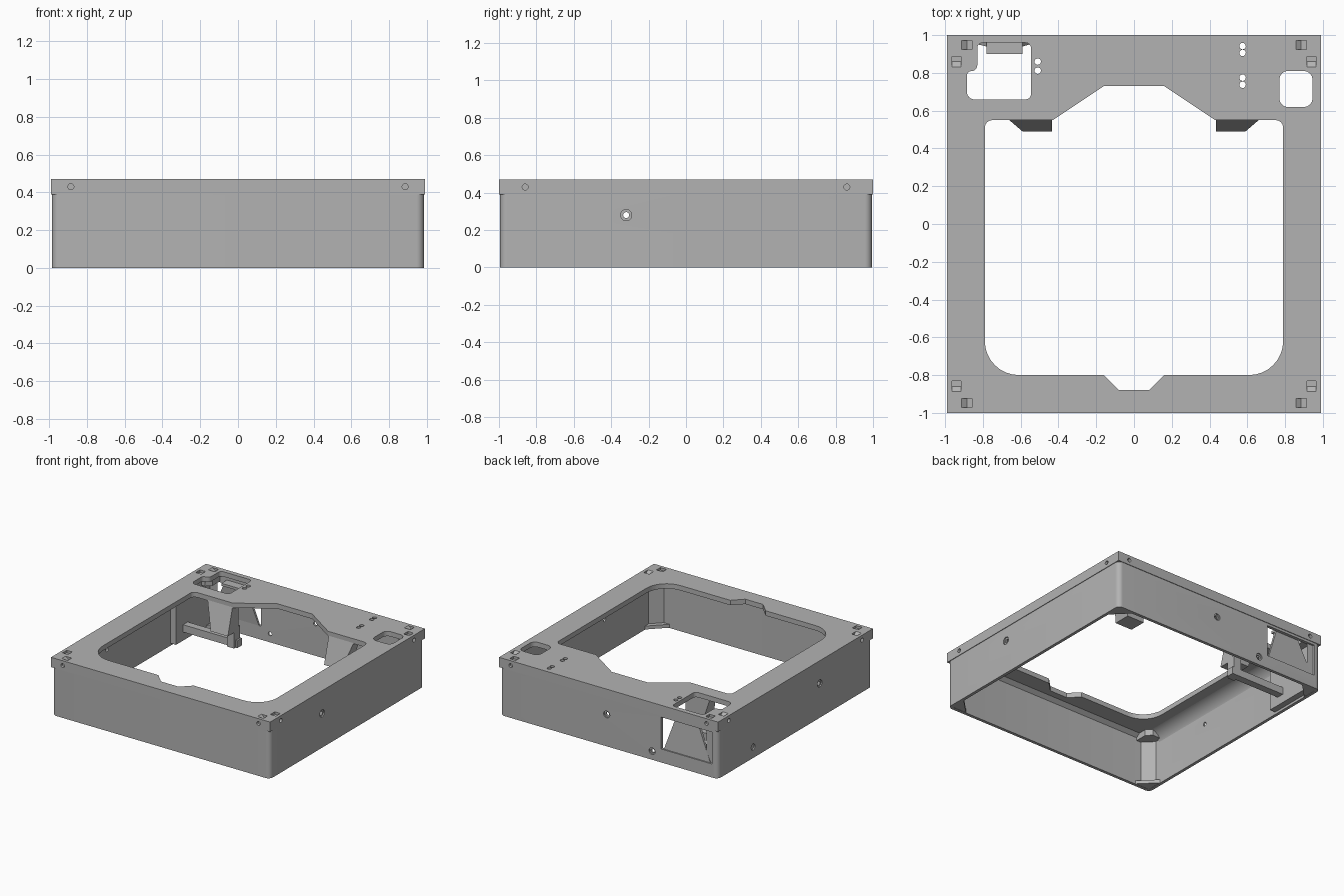
import bpy, bmesh, math
from mathutils import Vector

if "Cube" in bpy.data.objects:
    bpy.data.objects.remove(bpy.data.objects["Cube"])

grey = bpy.data.materials.new("mid_grey")
grey.use_nodes = True
COLOUR = (0.45, 0.45, 0.45, 1)
grey.diffuse_color = COLOUR
grey.node_tree.nodes["Principled BSDF"].inputs["Base Color"].default_value = COLOUR
parts = []
TOP, UNDER, LIP = 0.47, 0.43, 0.39


def finish(bm, name):
    bmesh.ops.recalc_face_normals(bm, faces=bm.faces)
    mesh = bpy.data.meshes.new(name)
    bm.to_mesh(mesh)
    bm.free()
    mesh.materials.append(grey)
    ob = bpy.data.objects.new(name, mesh)
    bpy.context.scene.collection.objects.link(ob)
    parts.append(ob)
    return ob


def prism(name, pts, lo, hi, axis="z"):
    """Extrude a 2D outline along an axis."""
    place = {"z": lambda a, b, h: (a, b, h), "y": lambda a, b, h: (a, h, b),
             "x": lambda a, b, h: (h, a, b)}[axis]
    bm = bmesh.new()
    base = bm.faces.new([bm.verts.new(place(a, b, lo)) for a, b in pts])
    new = bmesh.ops.extrude_face_region(bm, geom=[base])["geom"]
    move = Vector(place(0, 0, hi - lo))
    bmesh.ops.translate(bm, vec=move, verts=[g for g in new if isinstance(g, bmesh.types.BMVert)])
    return finish(bm, name)


def hull(name, pts):
    bm = bmesh.new()
    for p in pts:
        bm.verts.new(p)
    bmesh.ops.convex_hull(bm, input=bm.verts[:])
    return finish(bm, name)


def rounded(corners, steps=8):
    """Round the right-angled corners given as (x, y, radius)."""
    out = []
    for i, (x, y, r) in enumerate(corners):
        p = Vector((x, y))
        if not r:
            out.append(p)
            continue
        u = (Vector(corners[i - 1][:2]) - p).normalized()
        v = (Vector(corners[(i + 1) % len(corners)][:2]) - p).normalized()
        for k in range(steps + 1):
            t = math.pi / 2 * k / steps
            out.append(p + (u + v) * r - v * r * math.cos(t) - u * r * math.sin(t))
    return out


def rect(x0, x1, y0, y1, r=0):
    return rounded([(x0, y0, r), (x1, y0, r), (x1, y1, r), (x0, y1, r)])


def circle(x, y, r, n=20):
    return [(x + r * math.cos(2 * math.pi * k / n), y + r * math.sin(2 * math.pi * k / n))
            for k in range(n)]


def combine(target, tool, operation="DIFFERENCE"):
    mod = target.modifiers.new("cut", "BOOLEAN")
    mod.object, mod.operation, mod.solver = tool, operation, "EXACT"
    deps = bpy.context.evaluated_depsgraph_get()
    mesh = bpy.data.meshes.new_from_object(target.evaluated_get(deps))
    target.modifiers.clear()
    target.data = mesh
    parts.remove(tool)
    bpy.data.objects.remove(tool)


# Housing: rounded walls below a square-cornered top lip, hollow from below
housing = prism("housing", rect(-0.99, 0.99, -1, 1), LIP, TOP)
combine(housing, prism("walls", rect(-0.985, 0.985, -0.995, 0.995, 0.04), 0, LIP + 0.01), "UNION")
combine(housing, prism("cavity", rect(-0.96, 0.96, -0.97, 0.97, 0.02), -0.1, UNDER))


def cut(pts, lo, hi, axis="z"):
    combine(housing, prism("cutter", pts, lo, hi, axis))


# Main opening with angled rear bay and front notch
cut(rounded([(-0.79, 0.55, 0.04), (-0.79, -0.8, 0.18), (-0.16, -0.8, 0), (-0.08, -0.88, 0),
             (0.08, -0.88, 0), (0.16, -0.8, 0), (0.79, -0.8, 0.18), (0.79, 0.55, 0.04),
             (0.43, 0.55, 0), (0.16, 0.73, 0), (-0.16, 0.73, 0), (-0.43, 0.55, 0)]), 0.4, 0.6)

# Rear cutouts in the top
cut(rounded([(-0.885, 0.66, 0.04), (-0.545, 0.66, 0.03), (-0.545, 0.96, 0.03),
             (-0.83, 0.96, 0.03), (-0.83, 0.81, 0.03), (-0.885, 0.81, 0.025)]), 0.4, 0.6)
cut(rect(0.77, 0.945, 0.62, 0.81, 0.045), 0.4, 0.6)

# Small through holes in the top
for x, y in [(-0.51, 0.86), (-0.51, 0.812), (0.575, 0.942), (0.575, 0.906),
             (0.575, 0.775), (0.575, 0.737)]:
    cut(circle(x, y, 0.017), 0.4, 0.6)

# Cable window in the back wall
cut(rect(-0.93, -0.47, 0.11, 0.37), 0.9, 1.1, "y")

# Countersunk screw holes in the side and back walls
for lo, hi, sink in [(-1.1, -0.9, (-1.1, -0.975)), (0.9, 1.1, (0.975, 1.1))]:
    cut(circle(-0.32, 0.28, 0.016), lo, hi, "x")
    cut(circle(-0.32, 0.28, 0.03), *sink, "x")
cut(circle(0.54, 0.09, 0.025), -1.1, -0.975, "x")
for x, z in [(0.02, 0.26), (-0.39, 0.07)]:
    cut(circle(x, z, 0.016), 0.9, 1.1, "y")
    cut(circle(x, z, 0.028), 0.985, 1.1, "y")

# Corner pockets in the top and blind holes in the lip
def vee(c, w=0.028):
    return [(c - w, TOP + 0.01), (c + w, TOP + 0.01), (c + w, TOP - 0.02), (c, TOP - 0.02), (c - w, TOP)]

for sx in (-1, 1):
    for sy in (-1, 1):
        x, y = 0.885 * sx, 0.948 * sy
        cut(vee(x), y - 0.025, y + 0.025, "y")
        x, y = 0.94 * sx, 0.86 * sy
        cut(vee(y), x - 0.025, x + 0.025, "x")
        cut(circle(0.885 * sx, UNDER, 0.016), sy - 0.02, sy + 0.02, "y")
        cut(circle(0.86 * sy, UNDER, 0.016), sx - 0.03, sx + 0.03, "x")

        # Corner foot, post and pocket block
        def corner(leg):
            return [(0.97 * sx, 0.98 * sy), ((0.97 - leg) * sx, 0.98 * sy),
                    (0.97 * sx, (0.98 - leg) * sy)]
        prism("corner_foot", corner(0.15), 0.002, 0.03)
        prism("corner_post", corner(0.1), 0.03, UNDER)
        prism("corner_block", [(a * sx, b * sy) for a, b in
              [(0.965, 0.975), (0.84, 0.975), (0.84, 0.87), (0.88, 0.83), (0.965, 0.83)]],
              0.38, UNDER + 0.005)

for s in (-1, 1):
    # Curved cove under the top along each side wall
    arc = [(s * (0.84 + 0.13 * math.sin(t)), 0.435 - 0.12 * (1 - math.cos(t)))
           for t in [math.pi / 2 * k / 6 for k in range(7)]]
    prism("side_cove", arc + [(s * 0.97, 0.435)], -0.85, 0.5, "y")
    # Sloped bracket under the rear edge of the opening
    hull("rear_bracket", [(s * x, y, z) for x, y, z in [
        (0.435, 0.55, 0.435), (0.66, 0.55, 0.435), (0.435, 0.63, 0.435), (0.66, 0.63, 0.435),
        (0.435, 0.49, 0.22), (0.59, 0.49, 0.22), (0.435, 0.63, 0.22), (0.59, 0.63, 0.22)]])

# Small cove along the front wall
prism("front_cove", [(-0.975, 0.435), (-0.975, 0.4), (-0.93, 0.435)], -0.85, 0.85, "x")

# Thick rear section of the side wall and the cross bar joined to it
prism("rear_side_pad", rect(-0.965, -0.91, 0.5, 0.975), 0.02, UNDER + 0.005)
prism("cross_bar", rect(-0.92, -0.42, 0.59, 0.65), 0.09, 0.15)
prism("bar_hanger", rect(-0.5, -0.435, 0.57, 0.65), 0.09, 0.25)

# Tapered cable ramp inside the window, with its shelf
hull("cable_ramp", [(x, y, z) for z, x0, x1, y0, y1 in
     [(0.11, -0.91, -0.49, 0.97, 0.985), (0.4, -0.78, -0.59, 0.94, 0.965)]
     for x in (x0, x1) for y in (y0, y1)])
prism("cable_shelf", rect(-0.78, -0.59, 0.9, 0.975), 0.385, 0.405)

# Smooth curved faces and keep sharp edges
bpy.ops.object.select_all(action="DESELECT")
for ob in parts:
    ob.select_set(True)
bpy.context.view_layer.objects.active = housing
bpy.ops.object.shade_smooth_by_angle(angle=math.radians(30))
